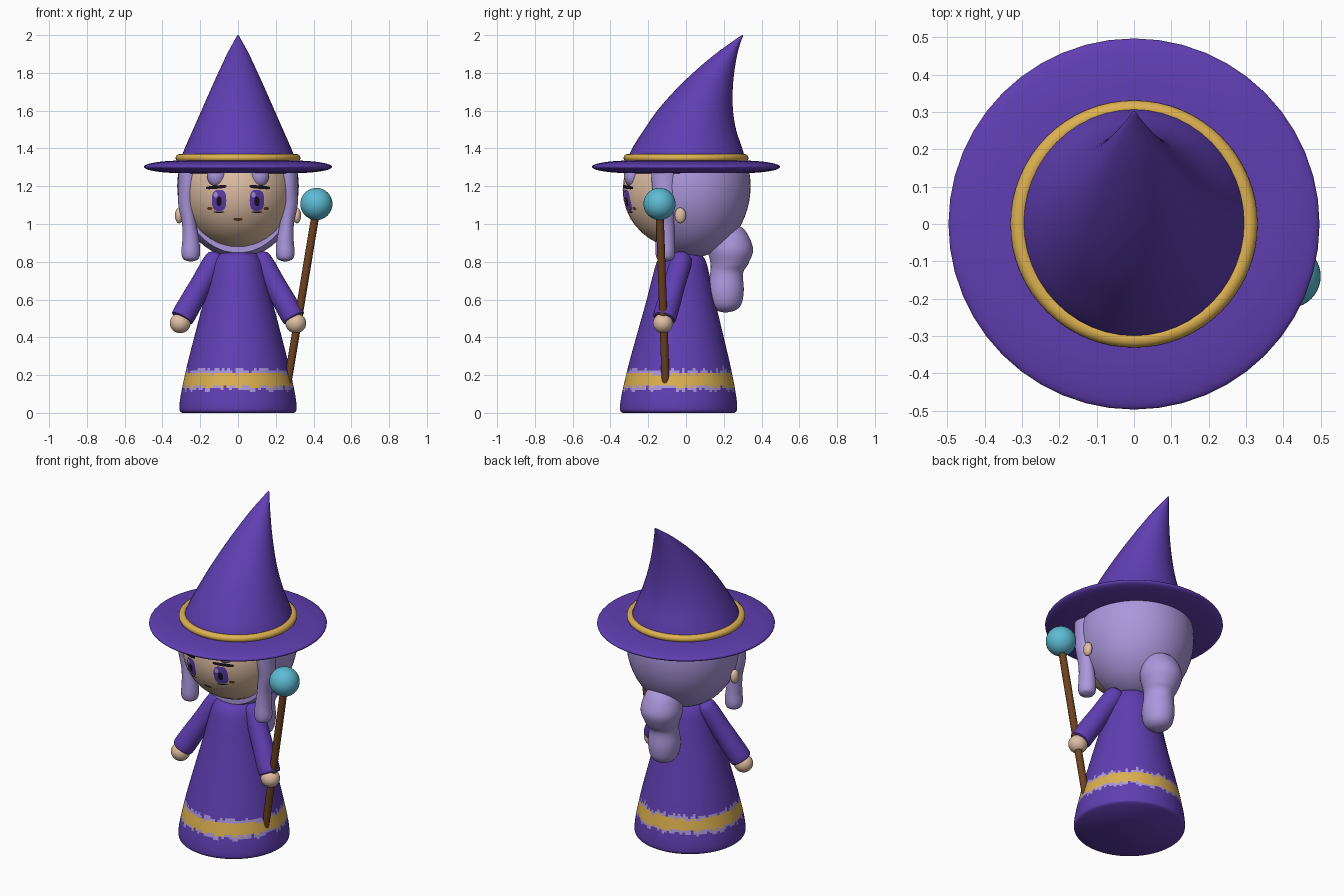
import bpy, bmesh, math, random
from mathutils import Vector, Matrix

random.seed(4)
cube = bpy.data.objects.get("Cube")
if cube:
    bpy.data.objects.remove(cube, do_unlink=True)


def material(name, r, g, b):
    m = bpy.data.materials.new(name)
    m.use_nodes = True
    m.diffuse_color = (r, g, b, 1)
    for n in m.node_tree.nodes:
        if n.type == 'BSDF_PRINCIPLED':
            n.inputs["Base Color"].default_value = (r, g, b, 1)
            n.inputs["Roughness"].default_value = 0.8
    return m


purple = material("purple cloth", .117, .048, .445)
lavender = material("lavender hair", .41, .31, .72)
gold = material("gold trim", .72, .44, .08)
skin = material("skin", .74, .52, .37)
wood = material("brown wood", .156, .054, .014)
aqua = material("aqua orb", .11, .50, .66)
black = material("black lash", .01, .005, .012)


def finish(name, bm, mats, matrix=Matrix(), angle=50):
    bmesh.ops.recalc_face_normals(bm, faces=bm.faces)
    me = bpy.data.meshes.new(name)
    bm.to_mesh(me)
    bm.free()
    me.transform(matrix)
    for m in mats:
        me.materials.append(m)
    me.shade_smooth()
    me.set_sharp_from_angle(angle=math.radians(angle))
    ob = bpy.data.objects.new(name, me)
    bpy.context.collection.objects.link(ob)
    return ob


def loft(name, rings, mat, sides=40, steps=5, matrix=Matrix(), extra=()):
    """Smooth skin through elliptical rings given as (x, y, z, rx, ry)."""
    pts = [Vector(r) for r in rings]
    pts = [pts[0]] + pts + [pts[-1]]
    path = []
    for a, b, c, d in zip(pts, pts[1:], pts[2:], pts[3:]):
        for k in range(steps):
            t = k / steps
            path.append(b + (c - a) * t / 2 + (a * 2 - b * 5 + c * 4 - d) * t**2 / 2
                        + (b * 3 - a - c * 3 + d) * t**3 / 2)
    path.append(pts[-1])
    bm = bmesh.new()
    loops = []
    for x, y, z, rx, ry in path:
        loops.append([bm.verts.new((x + rx * math.cos(s * math.tau / sides),
                                    y + ry * math.sin(s * math.tau / sides), z))
                      for s in range(sides)])
    for lo, hi in zip(loops, loops[1:]):
        for s in range(sides):
            n = (s + 1) % sides
            bm.faces.new((lo[s], lo[n], hi[n], hi[s]))
    bm.faces.new(loops[0][::-1])
    bm.faces.new(loops[-1])
    return finish(name, bm, [mat, *extra], matrix)


def ellipsoid(name, centre, radii, mat, cuts=(), seg=40):
    """Ellipsoid; each cut (point, normal) removes the side the normal faces."""
    bm = bmesh.new()
    bmesh.ops.create_uvsphere(bm, u_segments=seg, v_segments=seg // 2, radius=1)
    bmesh.ops.transform(bm, verts=bm.verts,
                        matrix=Matrix.Translation(centre) @ Matrix.Diagonal((*radii, 1)))
    for co, no in cuts:
        cut = bmesh.ops.bisect_plane(bm, geom=bm.verts[:] + bm.edges[:] + bm.faces[:],
                                     plane_co=co, plane_no=no, clear_outer=True)
        rim = [e for e in cut['geom_cut'] if isinstance(e, bmesh.types.BMEdge)]
        bmesh.ops.edgeloop_fill(bm, edges=rim)
    return finish(name, bm, [mat])


# Robe with a ragged gold stripe
HEM = -0.04
profile = [(0, .295), (.02, .31), (.1, .302), (.25, .27), (.4, .232), (.6, .18),
           (.72, .152), (.8, .13), (.84, .10), (.855, .05)]
SIDES = 120
robe = loft("robe", [(0, HEM + z * .02, z, r, r) for z, r in profile], purple,
            sides=SIDES, steps=12, extra=(gold, lavender))
edges = [(.14 + random.uniform(-.008, .008), .21 + random.uniform(-.008, .008),
          random.uniform(.004, .028), random.uniform(.004, .028)) for s in range(SIDES)]
for i, p in enumerate(robe.data.polygons):
    low, high, under, over = edges[i % SIDES]
    z = p.center.z
    if low < z < high:
        p.material_index = 1
    elif low - under < z < high + over:
        p.material_index = 2

# Head, hair and ears
HEAD, HEAD_R = Vector((0, 0, 1.18)), Vector((.30, .335, .315))
crown = ((0, 0, 1.33), (0, 0, 1))
ellipsoid("head", HEAD, HEAD_R, skin, [crown])
ellipsoid("back_hair", (0, .02, 1.2), (.322, .322, .38), lavender,
          [crown, ((0, -.1, 1), (0, -1, 0))], seg=56)
loft("ponytail", [(0, .21, 1.0, .04, .04), (0, .22, .97, .09, .09), (0, .235, .87, .118, .12),
                  (0, .23, .79, .098, .1), (0, .215, .74, .083, .087), (0, .21, .65, .09, .096),
                  (0, .21, .58, .078, .085), (0, .21, .545, .05, .055),
                  (0, .21, .532, .01, .01)], lavender)

# Paired parts
for side, s in (("left", 1), ("right", -1)):
    ellipsoid(side + "_ear", (s * .312, -.03, 1.045), (.022, .03, .042), skin, seg=20)
    ellipsoid(side + "_fringe", (s * .115, -.288, 1.26), (.05, .04, .062), lavender, seg=24)
    loft(side + "_lock", [(s * x, -.11, z, rx, ry) for x, z, rx, ry in
                          [(.26, 1.32, .055, .075), (.265, 1.2, .05, .07),
                           (.27, 1.1, .046, .055), (.258, 1.0, .038, .048),
                           (.25, .91, .045, .05), (.25, .85, .05, .052),
                           (.25, .815, .04, .042), (.25, .802, .01, .01)]],
         lavender, sides=28)
    shoulder, wrist = Vector((s * .125, -.025, .805)), Vector((s * .297, -.115, .5))
    arm = wrist - shoulder
    n = arm.length
    loft(side + "_sleeve", [(0, 0, n * t, r, r) for t, r in
                            [(-.13, .01), (-.1, .035), (0, .056), (.4, .058), (.75, .062),
                             (.97, .062), (1, .052), (1.01, .03)]],
         purple, sides=28, matrix=Matrix.Translation(shoulder)
         @ arm.to_track_quat('Z', 'Y').to_matrix().to_4x4())
    ellipsoid(side + "_hand", (s * .306, -.122, .475), (.055, .053, .053), skin, seg=28)


# Painted face: thin patches that follow the head surface
def patch(name, x, z, rx, rz, mat, lift=.003, tilt=0, power=1):
    bm = bmesh.new()

    def point(k, a):
        c, d = math.cos(a), math.sin(a)
        u = k * rx * math.copysign(abs(c) ** power, c)
        w = k * rz * math.copysign(abs(d) ** power, d) + u * tilt
        px, pz = x + u, z + w
        q = 1 - (px / HEAD_R.x) ** 2 - ((pz - HEAD.z) / HEAD_R.z) ** 2
        return bm.verts.new((px, -HEAD_R.y * math.sqrt(q) - lift, pz))

    rings = [[point(k / 3, i * math.tau / 24) for i in range(24)] for k in (1, 2, 3)]
    bm.faces.new(rings[0])
    for a, b in zip(rings, rings[1:]):
        for i in range(24):
            j = (i + 1) % 24
            bm.faces.new((a[i], b[i], b[j], a[j]))
    return finish(name, bm, [mat])


for side, s in (("left", 1), ("right", -1)):
    patch(side + "_iris", s * .1, 1.125, .038, .056, purple, power=.7)
    patch(side + "_pupil", s * .1, 1.12, .014, .026, black, .005)
    patch(side + "_eye_glint", s * .1 - .018, 1.155, .011, .014, lavender, .007)
    patch(side + "_lash", s * .115, 1.195, .055, .009, black, .005, tilt=s * -.08, power=.6)
    patch(side + "_lower_lash", s * .1, 1.063, .03, .004, black, .005)
    patch(side + "_cheek_mark", s * .15, 1.082, .014, .009, wood)
patch("mouth", 0, 1.025, .024, .008, wood, power=.7)

# Pointed hat: lens-shaped brim, gold band, backward-bent cone
loft("hat_brim", [(0, 0, z, r, r) for z, r in
                  [(1.268, .30), (1.274, .40), (1.287, .475), (1.303, .497),
                   (1.318, .475), (1.331, .40), (1.337, .30)]], purple, sides=48)
bm = bmesh.new()
SEG = 64
tube = [[bm.verts.new(((.308 + .023 * math.cos(b)) * math.cos(a),
                       (.308 + .023 * math.cos(b)) * math.sin(a), 1.35 + .021 * math.sin(b)))
         for b in [j * math.tau / 12 for j in range(12)]]
        for a in [i * math.tau / SEG for i in range(SEG)]]
for i in range(SEG):
    for j in range(12):
        k, m = (i + 1) % SEG, (j + 1) % 12
        bm.faces.new((tube[i][j], tube[k][j], tube[k][m], tube[i][m]))
finish("hat_band", bm, [gold])
cone = [(1.34, .305, -.31, .315), (1.4, .282, -.285, .298), (1.5, .238, -.222, .265),
        (1.6, .194, -.152, .249), (1.7, .15, -.065, .247), (1.8, .105, .037, .255),
        (1.9, .058, .155, .272), (1.97, .02, .252, .292), (1.995, .007, .288, .302),
        (2.0, .001, .298, .3)]
loft("hat_cone", [(0, (f + b) / 2, z, rx, (b - f) / 2) for z, rx, f, b in cone],
     purple, sides=48)

# Staff with an orb
foot, top = Vector((.264, -.108, .165)), Vector((.415, -.14, 1.08))
shaft = top - foot
loft("staff", [(0, 0, shaft.length * t, r, r) for t, r in
               [(0, .01), (.01, .02), (.5, .021), (1, .021)]], wood, sides=20,
     matrix=Matrix.Translation(foot) @ shaft.to_track_quat('Z', 'Y').to_matrix().to_4x4())
ellipsoid("staff_orb", (.415, -.14, 1.106), (.085, .085, .085), aqua)
